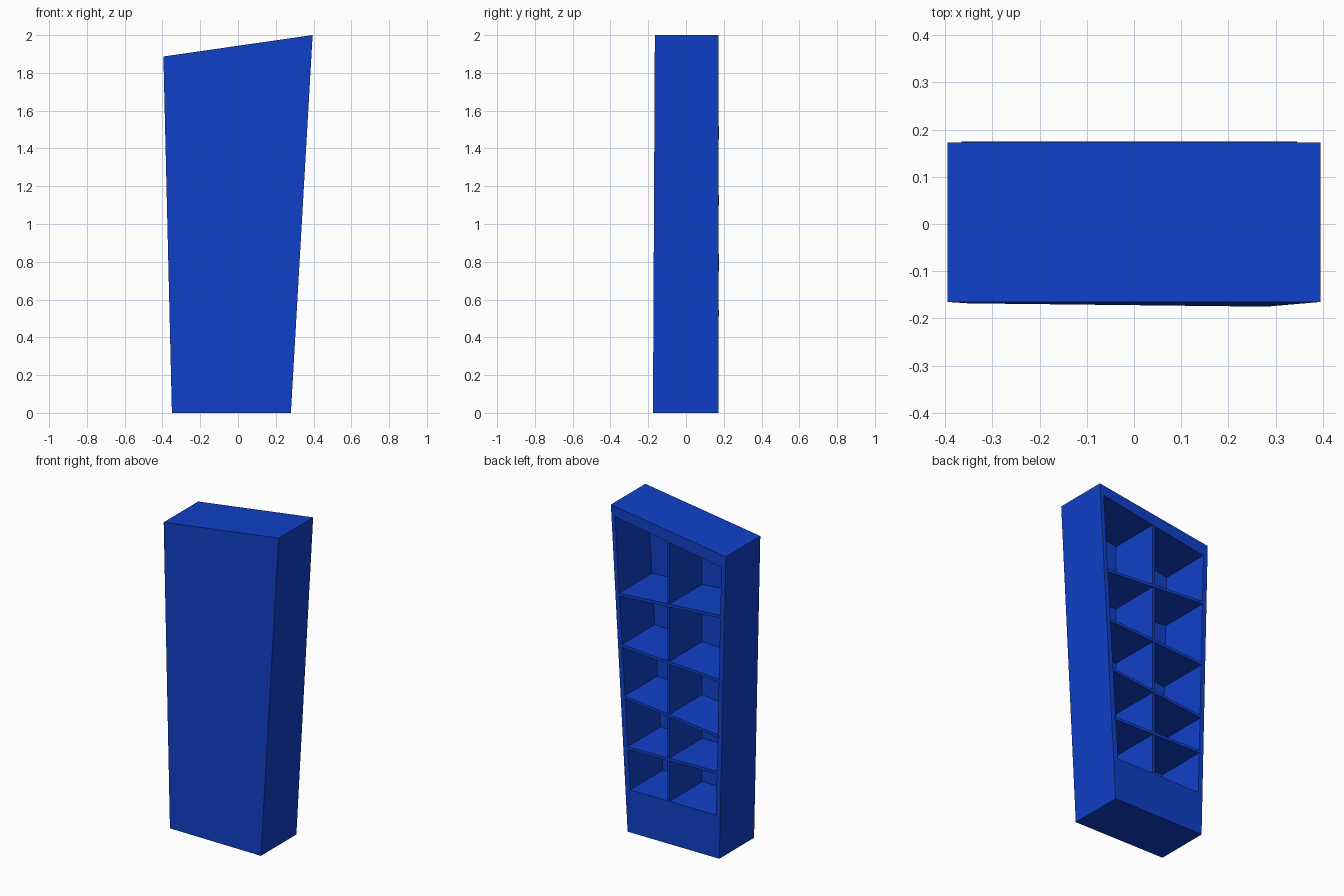
import bpy

if "Cube" in bpy.data.objects:
    bpy.data.objects.remove(bpy.data.objects["Cube"])

blue = bpy.data.materials.new("deep blue paint")
blue.diffuse_color = (0.005, 0.051, 0.58, 1)
blue.use_nodes = True
blue.node_tree.nodes["Principled BSDF"].inputs["Base Color"].default_value = blue.diffuse_color


def make(name, verts, faces):
    mesh = bpy.data.meshes.new(name)
    mesh.from_pydata(verts, [], faces)
    mesh.materials.append(blue)
    obj = bpy.data.objects.new(name, mesh)
    bpy.context.collection.objects.link(obj)
    return obj


def slab(name, outline, y0, y1):
    """Extrude a four-point x/z outline (anticlockwise from the front) along y."""
    verts = [(x, y, z) for y in (y0, y1) for x, z in outline]
    sides = [(i, i + 4, (i + 1) % 4 + 4, (i + 1) % 4) for i in range(4)]
    return make(name, verts, [(0, 1, 2, 3), (7, 6, 5, 4)] + sides)


BACK = 0.173     # plane of the open side
INNER = -0.148   # inner face of the closed panel

# Carcass: skewed box with one recess opening towards +y
outer = [(-0.35, 0), (0.28, 0), (0.395, 2.0), (-0.395, 1.887)]
opening = [(-0.327, 0.265), (0.262, 0.265), (0.367, 1.933), (-0.364, 1.813)]
front_y = [-0.168, -0.175, -0.165, -0.165]
verts = [(x, y, z) for (x, z), y in zip(outer, front_y)]
verts += [(x, BACK, z) for x, z in outer]
verts += [(x, BACK, z) for x, z in opening]
verts += [(x, INNER, z) for x, z in opening]
faces = [(0, 1, 2, 3), (15, 14, 13, 12)]
for i in range(4):
    j = (i + 1) % 4
    for a in (0, 4, 8):   # outer walls, rim, recess walls
        faces.append((a + i, a + 4 + i, a + 4 + j, a + j))
make("bookcase_carcass", verts, faces)


def wall_x(side, z):
    """Inner wall position at height z."""
    (xa, za), (xb, zb) = (opening[0], opening[3]) if side < 0 else (opening[1], opening[2])
    return xa + (xb - xa) * (z - za) / (zb - za) + side * 0.008


# Crooked shelves: height of the top surface at the -x end and the +x end
T = 0.018
for n, (zl, zr) in enumerate([(0.541, 0.528), (0.767, 0.840), (1.115, 1.153), (1.515, 1.466)]):
    xl, xr = wall_x(-1, zl), wall_x(1, zr)
    slab(f"shelf_{n + 1}", [(xl, zl - T), (xr, zr - T), (xr, zr), (xl, zl)], INNER - 0.005, 0.175)

# Upright divider down the middle
w = 0.008
slab("centre_divider", [(-w, 0.255), (w, 0.255), (w, 1.885), (-w, 1.885)], INNER - 0.005, BACK - 0.001)
